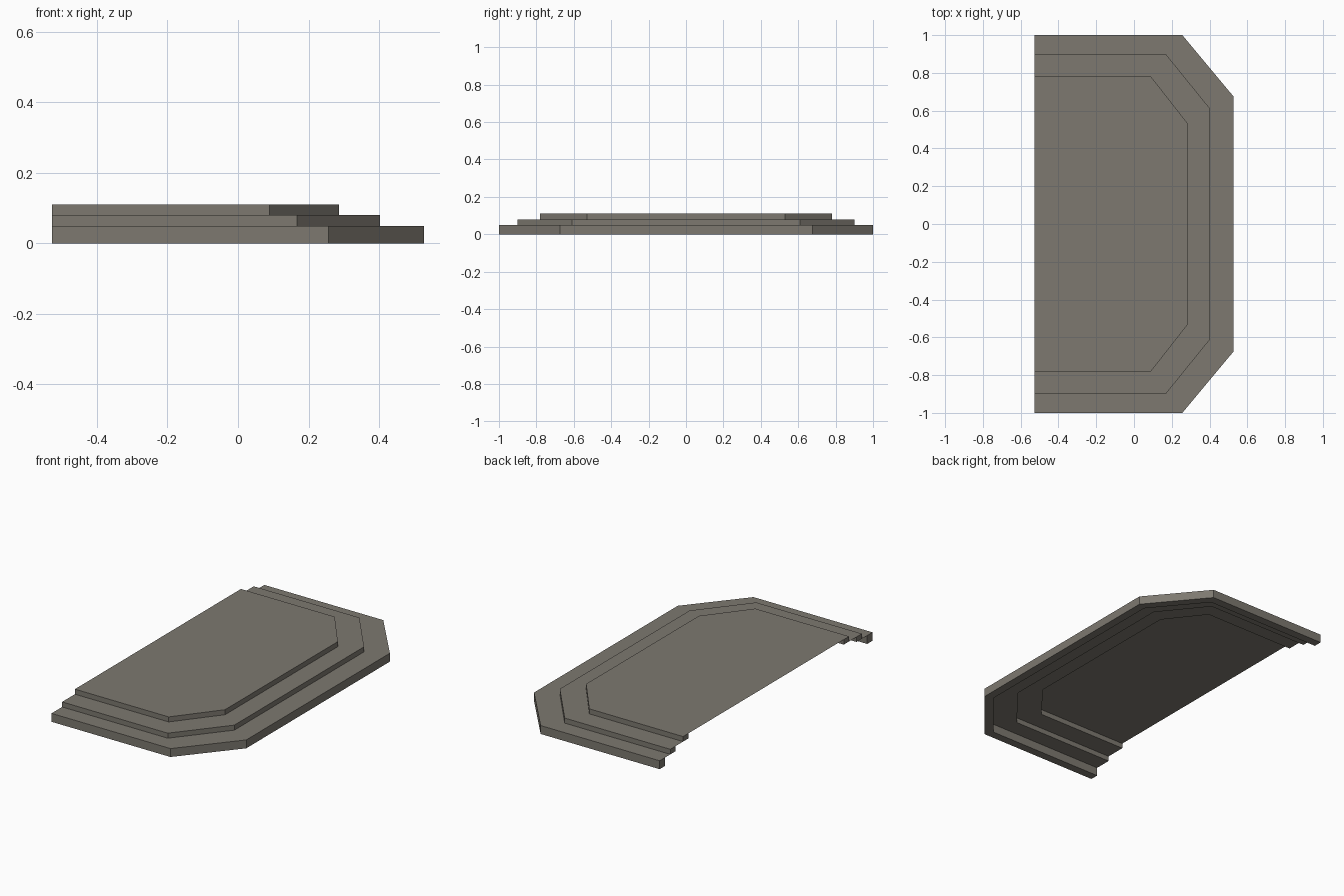
import bpy, bmesh
from mathutils import Vector

if "Cube" in bpy.data.objects:
    bpy.data.objects.remove(bpy.data.objects["Cube"])

BACK = -0.527   # open back edge
BAR = 0.05      # width of the curb under each step edge

# name, bottom, top, half-depth, chamfer start x, front x, chamfer end y
TIERS = [
    ("lower", 0.00, 0.05, 1.00, 0.256, 0.527, 0.675),
    ("middle", 0.05, 0.08, 0.90, 0.168, 0.403, 0.610),
    ("upper", 0.08, 0.11, 0.78, 0.090, 0.286, 0.530),
]

stone = bpy.data.materials.new("grey_stone")
stone.diffuse_color = (0.205, 0.190, 0.162, 1.0)
stone.use_nodes = True
stone.node_tree.nodes["Principled BSDF"].inputs["Base Color"].default_value = stone.diffuse_color


def outline(half, cx, fx, cy):
    """Open chamfered path, from back -y corner round to back +y corner."""
    side = [(BACK, half), (cx, half), (fx, cy)]
    return [Vector((x, -y)) for x, y in side] + [Vector(p) for p in reversed(side)]


def inset(path, d):
    """Mitred inward offset of the path; ends stay on the back plane."""
    normals = []
    for a, b in zip(path, path[1:]):
        t = (b - a).normalized()
        normals.append(Vector((-t.y, t.x)))
    out = []
    for i, p in enumerate(path):
        n0, n1 = normals[max(i - 1, 0)], normals[min(i, len(normals) - 1)]
        out.append(p + (n0 + n1) * (d / (1 + n0.dot(n1))))
    return out


def finish(name, bm):
    me = bpy.data.meshes.new(name)
    bm.to_mesh(me)
    bm.free()
    me.materials.append(stone)
    bpy.context.collection.objects.link(bpy.data.objects.new(name, me))


def make_curb(name, outer, inner, z0, z1):
    """Closed box-section bar following the step edge."""
    bm = bmesh.new()
    rings = [[bm.verts.new((p.x, p.y, z)) for p, z in
              ((o, z0), (o, z1), (i, z1), (i, z0))] for o, i in zip(outer, inner)]
    for a, b in zip(rings, rings[1:]):
        for k in range(4):
            bm.faces.new((a[k], b[k], b[(k + 1) % 4], a[(k + 1) % 4]))
    bm.faces.new(rings[0])
    bm.faces.new(rings[-1][::-1])
    bmesh.ops.recalc_face_normals(bm, faces=bm.faces)
    finish(name, bm)


def make_tread(name, outer, inner, z):
    """Thin flat sheet between two paths."""
    bm = bmesh.new()
    o = [bm.verts.new((p.x, p.y, z)) for p in outer]
    i = [bm.verts.new((p.x, p.y, z)) for p in inner]
    for k in range(len(o) - 1):
        bm.faces.new((o[k], o[k + 1], i[k + 1], i[k]))
    finish(name, bm)


paths = [outline(*t[3:]) for t in TIERS]
for n, (name, z0, z1, *_) in enumerate(TIERS):
    inner = inset(paths[n], BAR)
    make_curb(name + "_step_curb", paths[n], inner, z0, z1)
    if n + 1 < len(TIERS):
        make_tread(name + "_step_tread", inner, paths[n + 1], z1)
    else:
        # single-sheet platform floor
        bm = bmesh.new()
        bm.faces.new([bm.verts.new((p.x, p.y, z1)) for p in inner])
        finish("platform_floor", bm)
